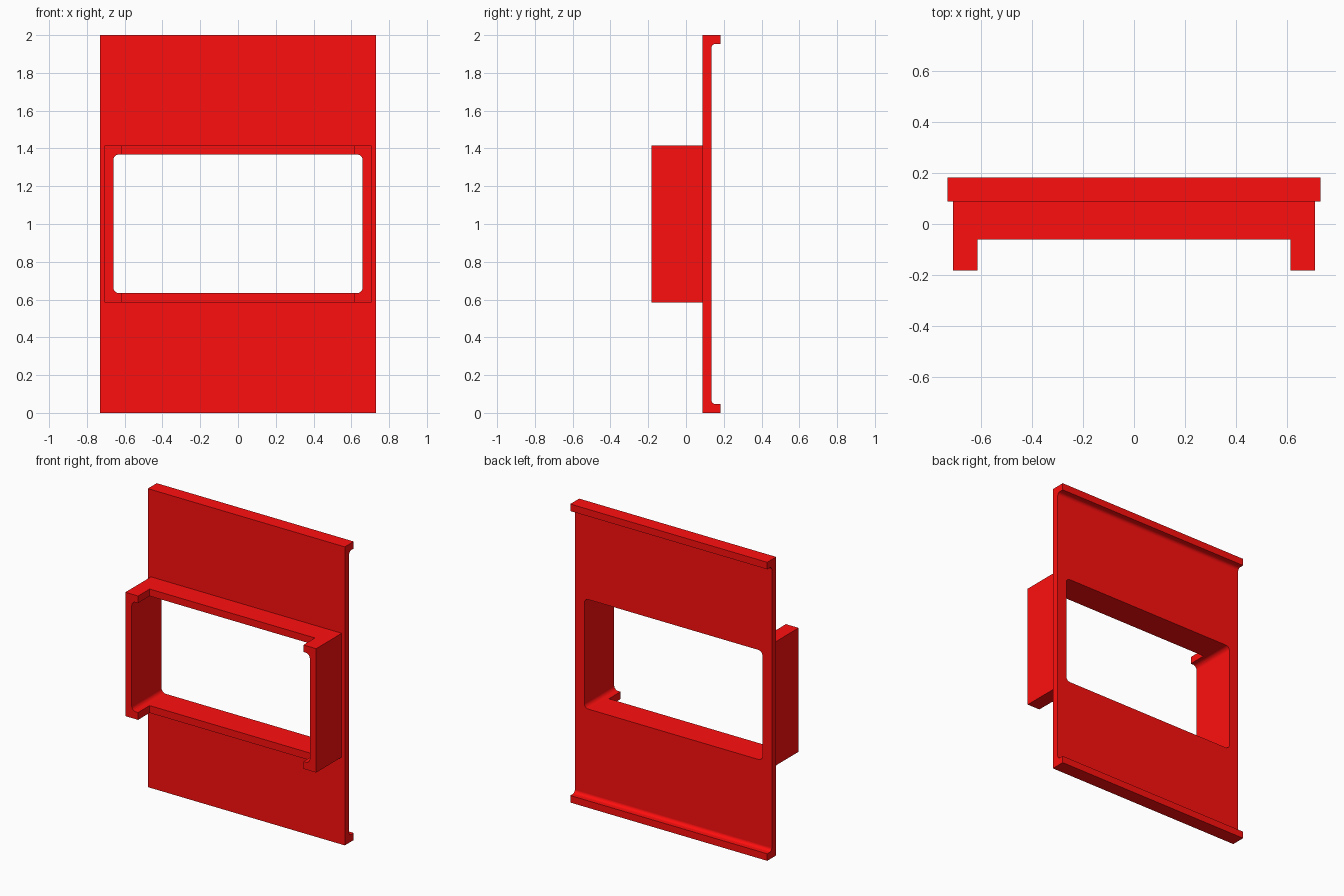
import bpy, bmesh
from math import cos, sin, radians
from mathutils import Vector

if "Cube" in bpy.data.objects:
    bpy.data.objects.remove(bpy.data.objects["Cube"])

red = bpy.data.materials.new("red")
red.diffuse_color = (1.0, 0.0045, 0.0045, 1)
red.use_nodes = True
red.node_tree.nodes["Principled BSDF"].inputs["Base Color"].default_value = red.diffuse_color


def arc(cu, cv, r, a0, a1, n=6):
    angles = [radians(a0 + (a1 - a0) * i / n) for i in range(n + 1)]
    return [(cu + r * cos(a), cv + r * sin(a)) for a in angles]


def prism(name, profile, place, lo, hi):
    """Extrude a 2D profile; place(u, v, d) gives the 3D position."""
    bm = bmesh.new()
    face = bm.faces.new([bm.verts.new(place(u, v, lo)) for u, v in profile])
    ext = bmesh.ops.extrude_face_region(bm, geom=[face], use_keep_orig=True)
    shift = Vector(place(0, 0, hi)) - Vector(place(0, 0, lo))
    new = [g for g in ext["geom"] if isinstance(g, bmesh.types.BMVert)]
    bmesh.ops.translate(bm, verts=new, vec=shift)
    bmesh.ops.recalc_face_normals(bm, faces=bm.faces)
    mesh = bpy.data.meshes.new(name)
    bm.to_mesh(mesh)
    bm.free()
    mesh.materials.append(red)
    obj = bpy.data.objects.new(name, mesh)
    bpy.context.collection.objects.link(obj)
    return obj


def combine(target, other, operation):
    mod = target.modifiers.new(operation, "BOOLEAN")
    mod.operation, mod.object, mod.solver = operation, other, "EXACT"
    bpy.context.view_layer.objects.active = target
    bpy.ops.object.modifier_apply(modifier=mod.name)
    bpy.data.objects.remove(other)


# Upright plate with filleted lips along the top and bottom of its back
front, web, back, lip, r = 0.088, 0.134, 0.1825, 0.047, 0.022
side = [(front, 0), (back, 0), (back, lip)]
side += arc(web + r, lip + r, r, 270, 180)
side += arc(web + r, 2 - lip - r, r, 180, 90)
side += [(back, 2 - lip), (back, 2), (front, 2)]
plate = prism("framed_plate", side, lambda u, v, d: (d, u, v), -0.73, 0.73)

# Collar around the window, its ends reaching further forward
half = [(0.707, 0.11), (0.707, -0.1825), (0.613, -0.1825), (0.613, -0.06)]
plan = half + [(-x, y) for x, y in reversed(half)]
collar = prism("collar", plan, lambda u, v, d: (u, v, d), 0.585, 1.415)

# Round-cornered window through plate and collar
w, z0, z1, c = 0.66, 0.634, 1.368, 0.03
outline = (arc(w - c, z1 - c, c, 0, 90) + arc(c - w, z1 - c, c, 90, 180)
           + arc(c - w, z0 + c, c, 180, 270) + arc(w - c, z0 + c, c, 270, 360))
window = prism("window_cutter", outline, lambda u, v, d: (u, d, v), -0.5, 0.5)

combine(plate, collar, "UNION")
combine(plate, window, "DIFFERENCE")

# Smooth fillets, with the large faces kept flat
bpy.ops.object.select_all(action="DESELECT")
plate.select_set(True)
bpy.context.view_layer.objects.active = plate
bpy.ops.object.shade_smooth_by_angle(angle=radians(30))
weighted = plate.modifiers.new("flat_faces", "WEIGHTED_NORMAL")
weighted.keep_sharp = True
